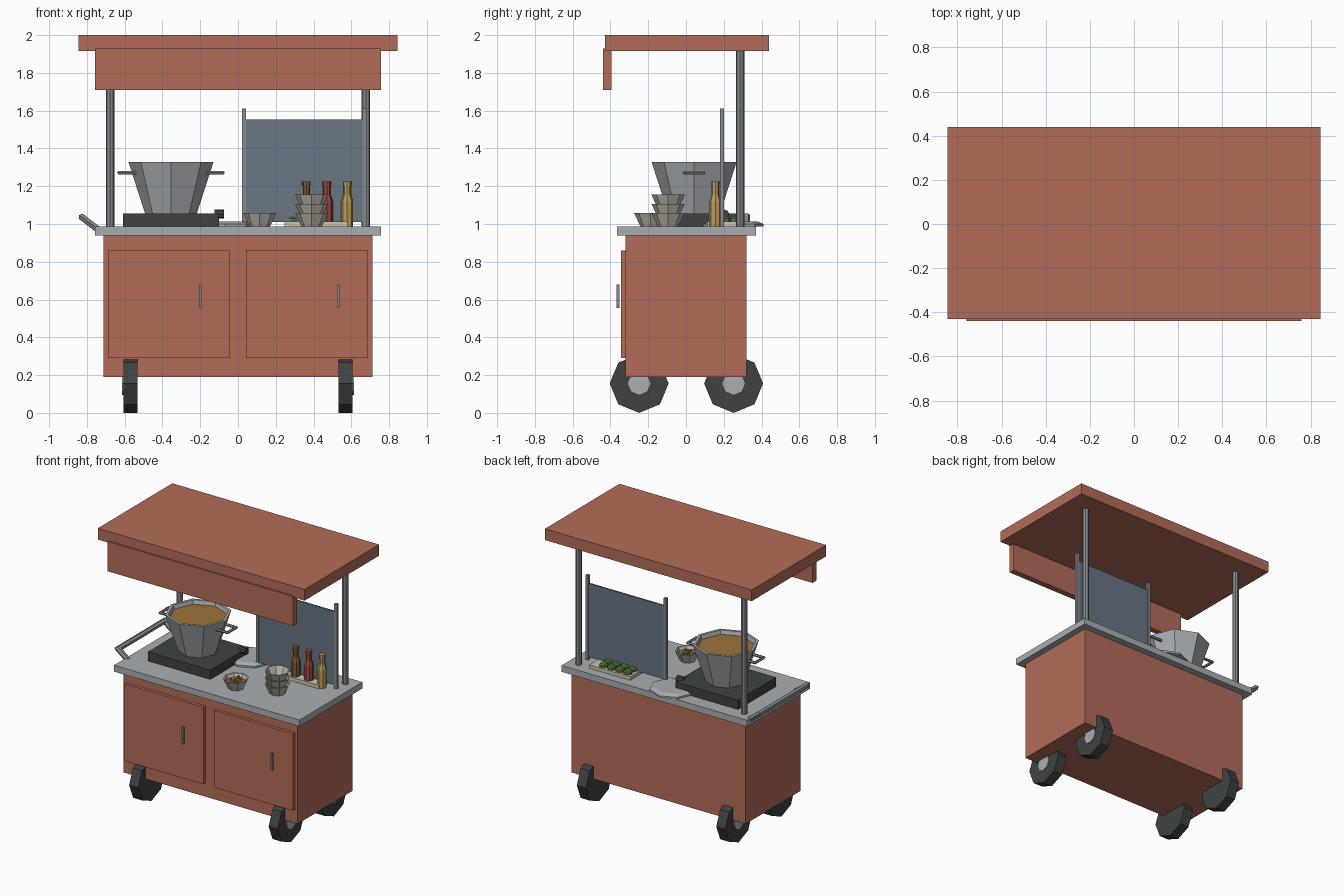
import bpy, bmesh, math, random
from mathutils import Vector, Matrix

if "Cube" in bpy.data.objects:
    bpy.data.objects.remove(bpy.data.objects["Cube"])

random.seed(4)


def mat(name, r, g, b):
    m = bpy.data.materials.new(name)
    m.diffuse_color = (r, g, b, 1)
    m.use_nodes = True
    m.node_tree.nodes["Principled BSDF"].inputs["Base Color"].default_value = m.diffuse_color
    return m


RED = mat("red_paint", 0.45, 0.15, 0.10)
METAL = mat("metal", 0.40, 0.42, 0.44)
STEEL = mat("steel", 0.24, 0.26, 0.28)
BLACK = mat("rubber", 0.05, 0.055, 0.055)
GLASS = mat("screen_glass", 0.14, 0.18, 0.23)
SOUP = mat("soup", 0.34, 0.17, 0.04)
CREAM = mat("ceramic", 0.50, 0.47, 0.40)
GREEN = mat("green", 0.10, 0.22, 0.06)
WOOD = mat("board", 0.60, 0.57, 0.45)
BOTTLES = [mat("brown_sauce", 0.22, 0.11, 0.03),
           mat("red_sauce", 0.35, 0.07, 0.05),
           mat("oil", 0.50, 0.34, 0.11)]


def finish(name, bm, material):
    bmesh.ops.recalc_face_normals(bm, faces=bm.faces)
    me = bpy.data.meshes.new(name)
    bm.to_mesh(me)
    bm.free()
    me.materials.append(material)
    ob = bpy.data.objects.new(name, me)
    bpy.context.collection.objects.link(ob)
    return ob


def box(name, x, y, z, material):
    """Box from three (min, max) ranges."""
    bm = bmesh.new()
    bmesh.ops.create_cube(bm, size=1)
    for v in bm.verts:
        v.co = [lo + (c + 0.5) * (hi - lo) for c, (lo, hi) in zip(v.co, (x, y, z))]
    return finish(name, bm, material)


def lathe(name, profile, loc, material, sides=8, axis="Z"):
    """Revolve (radius, height) points; both ends are capped."""
    bm = bmesh.new()
    rings = [[bm.verts.new((r * math.cos(a), r * math.sin(a), h))
              for a in (2 * math.pi * k / sides for k in range(sides))]
             for r, h in profile]
    for a, b in zip(rings, rings[1:]):
        for k in range(sides):
            j = (k + 1) % sides
            bm.faces.new((a[k], a[j], b[j], b[k]))
    bm.faces.new(rings[0])
    bm.faces.new(rings[-1])
    if axis == "X":
        bm.transform(Matrix.Rotation(math.pi / 2, 4, "Y"))
    bm.transform(Matrix.Translation(loc))
    return finish(name, bm, material)


def tube(name, points, radius, material, sides=6):
    """Mitred tube along a path."""
    bm = bmesh.new()
    pts = [Vector(p) for p in points]
    normal = (pts[1] - pts[0]).cross(pts[2] - pts[1]).normalized()
    rings = []
    for i, p in enumerate(pts):
        d0 = (p - pts[max(i - 1, 0)]).normalized()
        d1 = (pts[min(i + 1, len(pts) - 1)] - p).normalized()
        side = (d0 + d1).normalized().cross(normal)
        widen = 1 / max(0.5, (d0 + d1).length / 2) if d0.length and d1.length else 1
        rings.append([bm.verts.new(p + radius * (math.cos(a) * side * widen + math.sin(a) * normal))
                      for a in (2 * math.pi * k / sides for k in range(sides))])
    for a, b in zip(rings, rings[1:]):
        for k in range(sides):
            j = (k + 1) % sides
            bm.faces.new((a[k], a[j], b[j], b[k]))
    bm.faces.new(rings[0])
    bm.faces.new(rings[-1])
    return finish(name, bm, material)


# Cabinet, counter and roof
box("cabinet", (-0.712, 0.712), (-0.32, 0.32), (0.19, 0.94), RED)
box("counter", (-0.758, 0.758), (-0.365, 0.37), (0.94, 0.987), METAL)
box("roof", (-0.845, 0.845), (-0.43, 0.44), (1.917, 2.0), RED)
box("valance", (-0.758, 0.758), (-0.44, -0.395), (1.71, 1.93), RED)

# Doors with pulls
for name, x0, x1, hx in (("left", -0.688, -0.042, -0.197), ("right", 0.042, 0.688, 0.53)):
    box(name + "_door", (x0, x1), (-0.343, -0.31), (0.29, 0.86), RED)
    box(name + "_door_pull", (hx - 0.007, hx + 0.007), (-0.368, -0.353), (0.555, 0.68), STEEL)

# Roof posts and wheels
for s, side in ((-1, "left"), (1, "right")):
    lathe(side + "_roof_post", [(0.0225, 0.98), (0.0225, 1.93)], (s * 0.677, 0.287, 0), STEEL)
    for y, end in ((-0.248, "front"), (0.252, "back")):
        lathe(f"{end}_{side}_wheel", [(0.156, -0.037), (0.156, 0.037)],
              (s * 0.57, y, 0.156), BLACK, axis="X")
        lathe(f"{end}_{side}_hub", [(0.06, -0.008), (0.06, 0.008)],
              (s * 0.605, y, 0.156), METAL, axis="X")

# Push handle
tube("push_handle", [(-0.74, -0.22, 0.97), (-0.825, -0.22, 1.035),
                     (-0.825, 0.32, 1.035), (-0.74, 0.32, 0.97)], 0.02, STEEL)

# Burner with knob
PX, PY = -0.355, 0.043
box("burner", (-0.61, -0.1), (-0.18, 0.265), (0.985, 1.055), BLACK)
lathe("burner_knob", [(0.024, -0.025), (0.024, 0.025)], (-0.1, 0.205, 1.052), BLACK, axis="X")

# Soup pot with side handles
lathe("pot", [(0.137, 1.055), (0.225, 1.328), (0.205, 1.328), (0.13, 1.08)], (PX, PY, 0), METAL)
lathe("soup", [(0.18, 1.27), (0.198, 1.3)], (PX, PY, 0), SOUP)
for s, side in ((-1, "left"), (1, "right")):
    tube(side + "_pot_handle", [(PX + s * 0.185, PY - 0.05, 1.272), (PX + s * 0.275, PY - 0.05, 1.272),
                                (PX + s * 0.275, PY + 0.05, 1.272), (PX + s * 0.185, PY + 0.05, 1.272)],
         0.01, STEEL)

# Pot lid lying flat
lathe("pot_lid", [(0.16, 0.986), (0.16, 1.0), (0.13, 1.013)], (-0.07, 0.25, 0), METAL)


def bowl(name, x, y, z):
    lathe(name, [(0.054, 0), (0.088, 0.073), (0.078, 0.073), (0.046, 0.012)], (x, y, z), CREAM)


# Stacked bowls and a topping bowl
for i in range(3):
    bowl(f"stacked_bowl_{i + 1}", 0.39, -0.095, 0.986 + 0.048 * i)
BX, BY = 0.115, -0.187
bowl("topping_bowl", BX, BY, 0.986)
lathe("topping", [(0.055, 1.02), (0.067, 1.037)], (BX, BY, 0), SOUP)
for i in range(7):
    a, r = i * 2.4, 0.05 * math.sqrt(i / 7)
    lathe(f"topping_piece_{i + 1}", [(0.012, 1.03), (0.009, 1.045 + random.random() * 0.008)],
          (BX + r * math.cos(a), BY + r * math.sin(a), 0), GREEN if i % 2 else SOUP, 5)

# Glass screen with two posts
box("screen_glass", (0.035, 0.668), (0.184, 0.196), (1.01, 1.553), GLASS)
for x, side in ((0.032, "left"), (0.671, "right")):
    box(side + "_screen_post", (x - 0.011, x + 0.011), (0.179, 0.201), (0.98, 1.612), STEEL)

# Sauce bottles
for i, m in enumerate(BOTTLES):
    lathe(f"sauce_bottle_{i + 1}", [(0.032, 0.987), (0.032, 1.12), (0.019, 1.158), (0.019, 1.2),
                                    (0.022, 1.2), (0.022, 1.226)], (0.362 + 0.108 * i, 0.155, 0), m)

# Cutting board with slices
box("cutting_board", (0.245, 0.58), (0.115, 0.3), (0.985, 1.013), WOOD)
for i in range(4):
    for j in range(2):
        lathe(f"slice_{i + 1}_{j + 1}", [(0.03, 1.013), (0.03, 1.03), (0.022, 1.038)],
              (0.29 + 0.066 * i, 0.205 + 0.058 * j, 0), GREEN)
